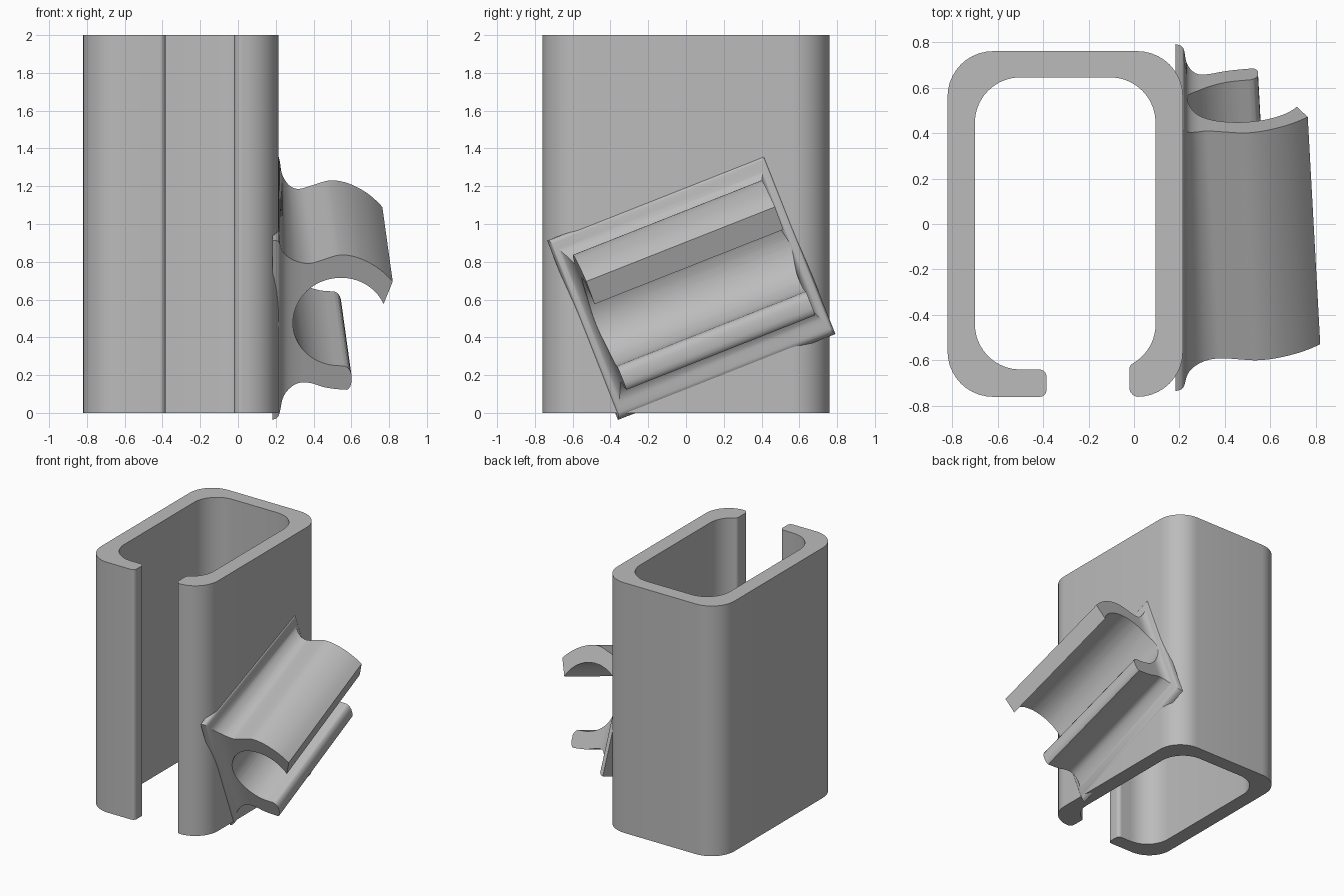
import bpy, bmesh, math
from mathutils import Vector, Matrix

if "Cube" in bpy.data.objects:
    bpy.data.objects.remove(bpy.data.objects["Cube"])

GREY = (0.5, 0.5, 0.5, 1)
grey = bpy.data.materials.new("plain_grey")
grey.use_nodes = True
grey.diffuse_color = GREY
grey.node_tree.nodes["Principled BSDF"].inputs["Base Color"].default_value = GREY


def finish(name, bm):
    bmesh.ops.recalc_face_normals(bm, faces=bm.faces)
    mesh = bpy.data.meshes.new(name)
    bm.to_mesh(mesh)
    bm.free()
    mesh.materials.append(grey)
    obj = bpy.data.objects.new(name, mesh)
    bpy.context.collection.objects.link(obj)
    return obj


def smooth(obj):
    bpy.ops.object.select_all(action="DESELECT")
    obj.select_set(True)
    bpy.context.view_layer.objects.active = obj
    bpy.ops.object.shade_smooth_by_angle(angle=math.radians(32))


def rounded(corners, steps=10):
    """Polygon with an arc of the given radius at each (x, y, radius) corner."""
    out = []
    for i, (x, y, r) in enumerate(corners):
        c = Vector((x, y))
        a = (Vector(corners[i - 1][:2]) - c).normalized()
        b = (Vector(corners[(i + 1) % len(corners)][:2]) - c).normalized()
        half = a.angle(b) / 2
        centre = c + (a + b).normalized() * (r / math.sin(half))
        start = c + a * (r / math.tan(half)) - centre
        end = c + b * (r / math.tan(half)) - centre
        turn = start.angle_signed(end)
        for k in range(steps + 1):
            out.append(centre + Matrix.Rotation(-turn * k / steps, 2) @ start)
    return out


def loft(rings):
    bm = bmesh.new()
    rows = [[bm.verts.new(p) for p in ring] for ring in rings]
    n = len(rows[0])
    for r, s in zip(rows, rows[1:]):
        for i in range(n):
            j = (i + 1) % n
            bm.faces.new((r[i], r[j], s[j], s[i]))
    bm.faces.new(rows[0])
    bm.faces.new(rows[-1])
    return bm


# Upright channel with a front slot
R = 0.2
channel = rounded([
    (-0.02, -0.76, 0.04), (0.215, -0.76, R), (0.215, 0.76, R), (-0.82, 0.76, R),
    (-0.82, -0.76, R), (-0.385, -0.76, 0.03), (-0.385, -0.64, 0.03),
    (-0.70, -0.64, R), (-0.70, 0.645, R), (0.095, 0.645, R),
    (0.095, -0.555, R), (-0.02, -0.622, 0.025)])
smooth(finish("channel", loft([[(p.x, p.y, z) for p in channel] for z in (0, 2)])))

# Tilted clip frame: outward, along, up
along = Vector((-0.055, 1, 0.395)).normalized()
up = along.cross(Vector((0, -1, 0))).cross(along)
up = Vector((1, 0, 0)).cross(along).normalized()
out = along.cross(up).normalized()
frame = Matrix((out, along, up)).transposed().to_4x4()
frame.translation = (0.5125, 0.04, 0.68)
HALF = 0.538
TILT = 0.051

# Clip sections: outward offset, top, bottom, end flare, how far it follows the wall
keys = [
    (-0.33, 0.50, -0.52, 0.08, 1), (-0.297, 0.49, -0.50, 0.07, 1),
    (-0.28, 0.42, -0.42, 0.035, 0.9), (-0.255, 0.38, -0.375, 0.015, 0.7),
    (-0.215, 0.348, -0.345, 0.003, 0.35), (-0.16, 0.335, -0.345, 0, 0),
    (-0.08, 0.358, -0.372, 0, 0), (0, 0.38, -0.385, 0, 0),
    (0.08, 0.368, -0.39, 0, 0), (0.16, 0.33, -0.39, 0, 0),
    (0.23, 0.277, -0.39, 0, 0), (0.30, 0.2, -0.39, 0, 0)]


def spline(pts, steps=4):
    res = []
    for i in range(len(pts) - 1):
        a, b, c, d = (Vector(pts[min(max(i + k, 0), len(pts) - 1)]) for k in (-1, 0, 1, 2))
        for s in range(steps):
            t = s / steps
            res.append(b + (c - a) * (t / 2) + (2 * a - 5 * b + 4 * c - d) * (t * t / 2)
                       + (3 * b - a - 3 * c + d) * (t ** 3 / 2))
    return res + [Vector(pts[-1])]


rings = []
for q, top, bottom, flare, w in spline(keys):
    h = HALF + flare
    rings.append([(q + w * TILT * a, a, p)
                  for a, p in ((-h, bottom), (h, bottom), (h, top), (-h, top))])
clip = finish("cable_clip", loft(rings))
clip.matrix_world = frame

# Cutter: round bore with its open mouth
bore = []
for k in range(49):
    t = math.radians(22.5 + (267 - 22.5) * k / 48)
    bore.append((0.25 * math.cos(t), 0.25 * math.sin(t)))
bore += [(0.025, -0.253), (0.042, -0.262), (0.054, -0.28), (0.06, -0.30), (0.06, -0.35),
         (0.054, -0.37), (0.045, -0.383), (0.03, -0.393),
         (0.03, -0.6), (0.5, -0.6), (0.5, 0.357), (0.33, 0.357)]
cutter = finish("bore_cutter", loft([[(q, a, p) for q, p in bore] for a in (-1, 1)]))
cutter.matrix_world = frame
cutter.hide_render = True

# Cut the bore, then discard the cutter
bpy.context.view_layer.objects.active = clip
mod = clip.modifiers.new("bore", "BOOLEAN")
mod.operation = "DIFFERENCE"
mod.solver = "EXACT"
mod.object = cutter
bpy.ops.object.modifier_apply(modifier=mod.name)
bpy.data.objects.remove(cutter)
smooth(clip)
